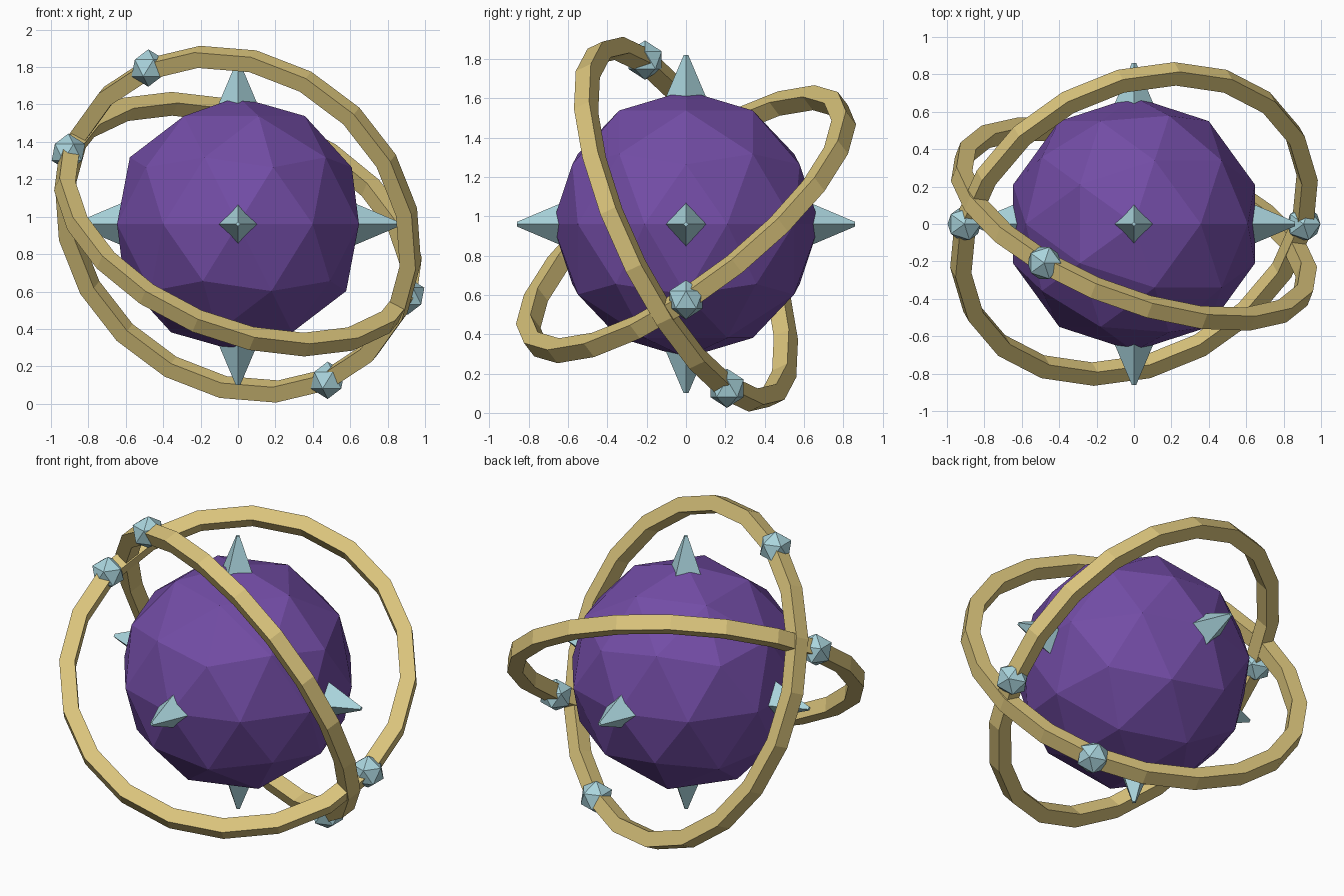
import bpy
import math
from mathutils import Matrix, Vector

if "Cube" in bpy.data.objects:
    bpy.data.objects.remove(bpy.data.objects["Cube"], do_unlink=True)

CENTRE = Vector((0, 0, 0.96))
RING_RADIUS = 0.98
RING_HALF = 0.045


def material(name, color):
    mat = bpy.data.materials.new(name)
    mat.use_nodes = True
    mat.diffuse_color = (*color, 1)
    mat.node_tree.nodes["Principled BSDF"].inputs["Base Color"].default_value = (*color, 1)
    return mat


purple = material("purple_crystal", (0.17, 0.073, 0.38))
gold = material("pale_gold", (0.70, 0.55, 0.20))
ice = material("ice_blue", (0.40, 0.66, 0.72))


def ball(name, subdivisions, radius, location, mat):
    bpy.ops.mesh.primitive_ico_sphere_add(subdivisions=subdivisions, radius=radius, location=location)
    obj = bpy.context.object
    obj.name = name
    obj.data.materials.append(mat)


def spike(name, direction):
    # Four-sided spike with a tiny blunt tip, rooted inside the core
    base, tip = 0.6, 0.86
    bpy.ops.mesh.primitive_cone_add(vertices=4, radius1=0.122, radius2=0.012, depth=tip - base)
    obj = bpy.context.object
    obj.name = name
    obj.location = CENTRE + direction * (base + tip) / 2
    obj.rotation_euler = direction.to_track_quat('Z', 'Y').to_euler()
    obj.data.materials.append(ice)


def ring(name, gem_axis, normal, segments=20):
    # Square-section hoop, with a gem at each end of its gem axis
    x_axis = gem_axis.normalized()
    z_axis = (normal - x_axis * normal.dot(x_axis)).normalized()
    y_axis = z_axis.cross(x_axis)
    corners = [(1, -1), (1, 1), (-1, 1), (-1, -1)]
    verts, faces = [], []
    for i in range(segments):
        angle = math.tau * i / segments
        outward = x_axis * math.cos(angle) + y_axis * math.sin(angle)
        following = (i + 1) % segments
        for j, (out, up) in enumerate(corners):
            verts.append(outward * (RING_RADIUS + out * RING_HALF) + z_axis * up * RING_HALF)
            k = (j + 1) % 4
            faces.append((i * 4 + j, following * 4 + j, following * 4 + k, i * 4 + k))
    mesh = bpy.data.meshes.new(name)
    mesh.from_pydata(verts, [], faces)
    mesh.materials.append(gold)
    obj = bpy.data.objects.new(name, mesh)
    obj.location = CENTRE
    bpy.context.collection.objects.link(obj)
    for label, side in (("first", 1), ("second", -1)):
        ball(f"{name}_{label}_gem", 1, 0.1, CENTRE + x_axis * side * 0.985, ice)


# Faceted core
ball("core", 2, 0.68, CENTRE, purple)

# Spikes along every axis
for name, direction in (("left", (1, 0, 0)), ("right", (-1, 0, 0)), ("back", (0, 1, 0)),
                        ("front", (0, -1, 0)), ("top", (0, 0, 1)), ("bottom", (0, 0, -1))):
    spike(f"{name}_spike", Vector(direction))

# Two tilted rings
ring("low_ring", Vector((0.92, 0, -0.39)), Vector((0.32, -0.574, 0.754)))
ring("tall_ring", Vector((0.49, 0.213, -0.853)), Vector((0.33, 0.85, 0.40)))
